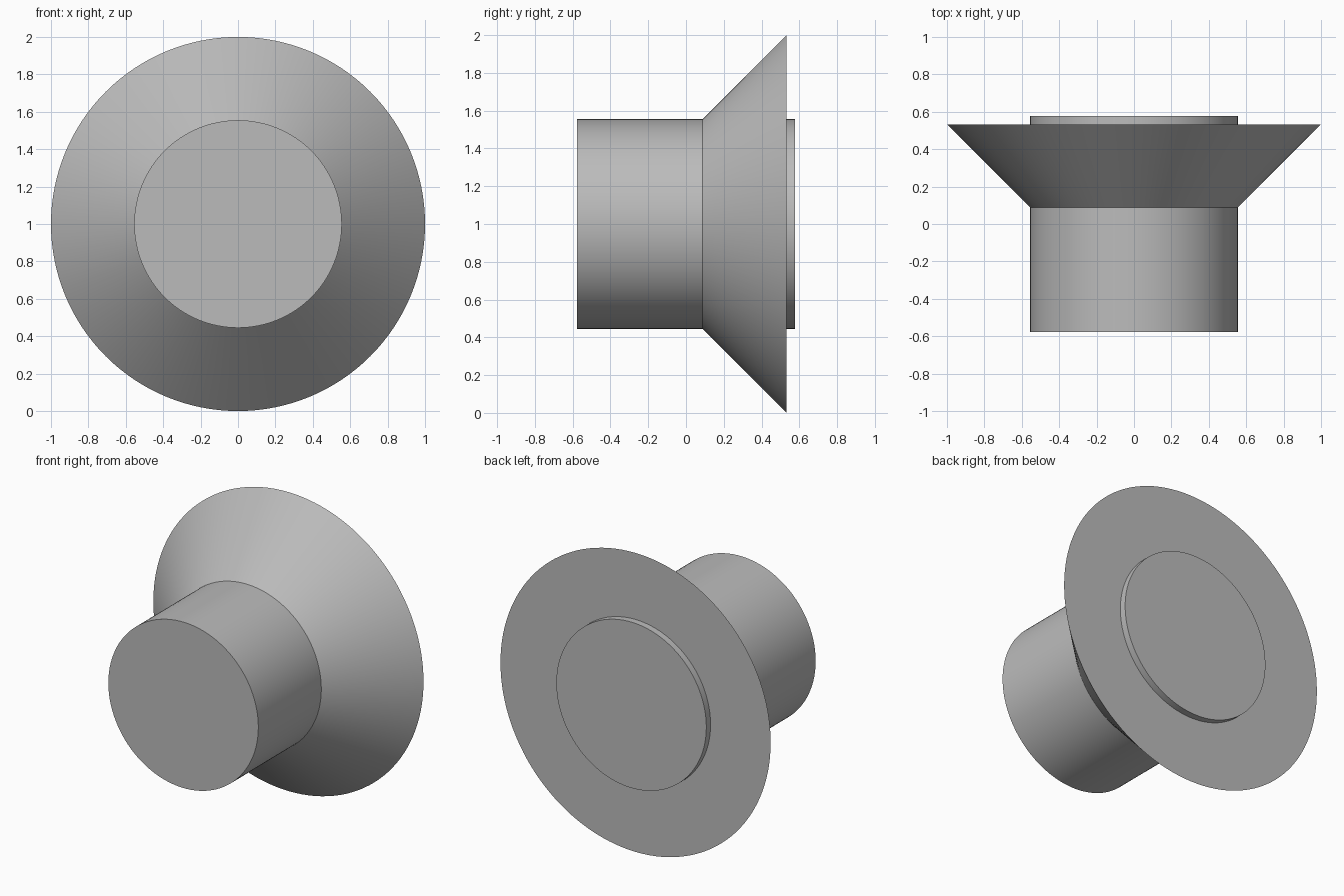
import bpy
import bmesh
import math

cube = bpy.data.objects.get("Cube")
if cube:
    bpy.data.objects.remove(cube, do_unlink=True)

SIDES = 128
CENTRE_Z = 1.0
PLUG_RADIUS = 0.555
HALF_LENGTH = 0.578
FLARE_START, FLARE_END = 0.088, 0.533

# Plain grey material
grey = bpy.data.materials.new("plain_grey")
grey.use_nodes = True
colour = (0.5, 0.5, 0.5, 1.0)
grey.diffuse_color = colour
grey.node_tree.nodes["Principled BSDF"].inputs["Base Color"].default_value = colour


def turned_part(name, profile):
    """Turn (radius, y) points about the y axis and cap both ends."""
    bm = bmesh.new()
    rings = []
    for radius, y in profile:
        angles = [math.tau * i / SIDES for i in range(SIDES)]
        rings.append([bm.verts.new((radius * math.cos(a), y, radius * math.sin(a)))
                      for a in angles])
    for a, b in zip(rings, rings[1:]):
        for i in range(SIDES):
            j = (i + 1) % SIDES
            bm.faces.new((a[i], a[j], b[j], b[i]))
    bm.faces.new(rings[0])
    bm.faces.new(rings[-1])
    bmesh.ops.recalc_face_normals(bm, faces=bm.faces)
    mesh = bpy.data.meshes.new(name)
    bm.to_mesh(mesh)
    bm.free()
    mesh.materials.append(grey)
    obj = bpy.data.objects.new(name, mesh)
    obj.location.z = CENTRE_Z
    bpy.context.collection.objects.link(obj)
    bpy.ops.object.select_all(action='DESELECT')
    obj.select_set(True)
    bpy.context.view_layer.objects.active = obj
    bpy.ops.object.shade_smooth_by_angle(angle=math.radians(30))
    return obj


# Round plug with a conical flange and a short stub behind it
turned_part("flanged_plug", [
    (PLUG_RADIUS, -HALF_LENGTH),
    (PLUG_RADIUS, FLARE_START),
    (1.0, FLARE_END),
    (PLUG_RADIUS, FLARE_END),
    (PLUG_RADIUS, HALF_LENGTH),
])
